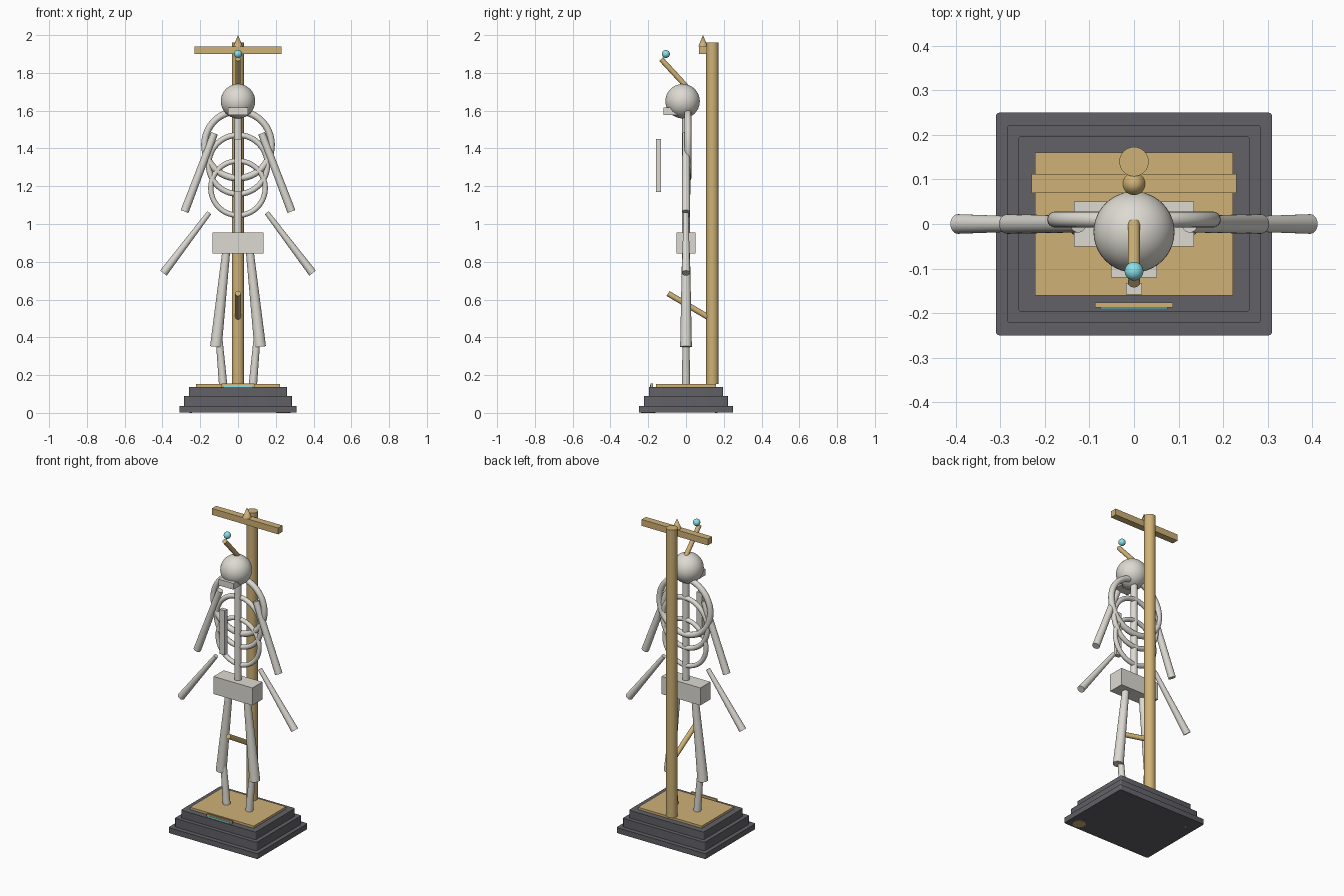
import bpy, bmesh
from math import radians
from mathutils import Matrix, Vector

if "Cube" in bpy.data.objects:
    bpy.data.objects.remove(bpy.data.objects["Cube"])


def material(name, colour):
    mat = bpy.data.materials.new(name)
    mat.use_nodes = True
    mat.diffuse_color = colour
    mat.node_tree.nodes["Principled BSDF"].inputs["Base Color"].default_value = colour
    return mat


BONE = material("bone", (0.72, 0.70, 0.64, 1))
BRASS = material("brass", (0.62, 0.44, 0.18, 1))
STONE = material("dark_stone", (0.12, 0.12, 0.135, 1))
GLOW = material("pale_cyan", (0.25, 0.75, 0.82, 1))


def finish(name, bm, mat):
    """Turn a bmesh into a smooth object that keeps its hard edges."""
    mesh = bpy.data.meshes.new(name)
    bm.to_mesh(mesh)
    bm.free()
    mesh.materials.append(mat)
    mesh.shade_smooth()
    mesh.set_sharp_from_angle(angle=radians(35))
    obj = bpy.data.objects.new(name, mesh)
    bpy.context.collection.objects.link(obj)
    return obj


def box(name, low, high, mat, corner=0):
    low, high = Vector(low), Vector(high)
    bm = bmesh.new()
    bmesh.ops.create_cube(bm, size=1, matrix=Matrix.Translation((low + high) / 2)
                          @ Matrix.Diagonal((*(high - low), 1)))
    if corner:
        upright = [e for e in bm.edges if abs(e.verts[0].co.z - e.verts[1].co.z) > 0.001]
        bmesh.ops.bevel(bm, geom=upright, offset=corner, segments=3,
                        profile=0.5, affect='EDGES')
    return finish(name, bm, mat)


def rod(name, start, end, r_start, r_end, mat, sides=32):
    start, end = Vector(start), Vector(end)
    axis = end - start
    turn = axis.to_track_quat('Z', 'Y').to_matrix().to_4x4()
    bm = bmesh.new()
    bmesh.ops.create_cone(bm, cap_ends=True, segments=sides, radius1=r_start,
                          radius2=r_end, depth=axis.length,
                          matrix=Matrix.Translation((start + end) / 2) @ turn)
    return finish(name, bm, mat)


def ball(name, centre, radius, mat):
    bm = bmesh.new()
    bmesh.ops.create_uvsphere(bm, u_segments=40, v_segments=24, radius=radius,
                              matrix=Matrix.Translation(centre))
    return finish(name, bm, mat)


def ring(name, centre, radius, thickness, mat):
    """Upright ring: a small circle spun around the y axis."""
    centre = Vector(centre)
    bm = bmesh.new()
    bmesh.ops.create_circle(bm, segments=16, radius=thickness,
                            matrix=Matrix.Translation(centre + Vector((radius, 0, 0)))
                            @ Matrix.Rotation(radians(90), 4, 'X'))
    # the small circle lies in the plane holding the spin axis
    bmesh.ops.rotate(bm, verts=bm.verts, cent=centre + Vector((radius, 0, 0)),
                     matrix=Matrix.Rotation(radians(90), 3, 'X'))
    bmesh.ops.spin(bm, geom=bm.verts[:] + bm.edges[:], cent=centre, axis=(0, 1, 0),
                   angle=radians(360), steps=56)
    bmesh.ops.remove_doubles(bm, verts=bm.verts, dist=0.0005)
    bmesh.ops.recalc_face_normals(bm, faces=bm.faces)
    return finish(name, bm, mat)


# Stepped base with a brass floor plate
tiers = [("base_bottom", 0.31, 0.25, 0.002, 0.036),
         ("base_middle", 0.285, 0.222, 0.036, 0.09),
         ("base_top", 0.26, 0.197, 0.09, 0.138)]
for name, x, y, low, high in tiers:
    box(name, (-x, -y, low), (x, y, high), STONE, corner=0.008)
box("floor_plate", (-0.222, -0.16, 0.138), (0.222, 0.16, 0.152), BRASS)
rod("underside_disc", (0.24, -0.2, 0), (0.24, -0.2, 0.01), 0.038, 0.038, BRASS)
rod("underside_pin", (-0.25, 0.16, 0), (-0.25, 0.16, 0.01), 0.007, 0.007, BRASS)

# Plaque standing on the front step
box("plaque", (-0.088, -0.187, 0.138), (0.088, -0.176, 0.156), BRASS)
box("plaque_inlay", (-0.075, -0.191, 0.138), (0.075, -0.187, 0.148), GLOW)

# Stand: post, crossbar, finial and support rod
rod("post", (0, 0.14, 0.152), (0, 0.14, 1.96), 0.033, 0.033, BRASS)
box("crossbar", (-0.23, 0.07, 1.9), (0.23, 0.112, 1.94), BRASS)
rod("finial", (0, 0.09, 1.94), (0, 0.09, 2.0), 0.025, 0, BRASS)
rod("support_rod", (0, 0.12, 0.505), (0, -0.095, 0.632), 0.015, 0.015, BRASS)

# Head with jaw, stalk and glowing tip
ball("head", (0, -0.018, 1.65), 0.091, BONE)
box("jaw", (-0.052, -0.12, 1.577), (0.052, -0.04, 1.616), BONE)
rod("head_stalk", (0, 0, 1.73), (0, -0.132, 1.873), 0.014, 0.014, BRASS)
ball("stalk_tip", (0, -0.106, 1.9), 0.021, GLOW)

# Torso
rod("spine", (0, 0, 0.94), (0, 0, 1.6), 0.021, 0.02, BONE)
box("breastbone", (-0.018, -0.158, 1.17), (0.018, -0.132, 1.45), BONE)
ring("upper_rib", (0, 0.01, 1.42), 0.177, 0.018, BONE)
ring("middle_rib", (0, 0.008, 1.315), 0.156, 0.015, BONE)
ring("lower_rib", (0, 0.006, 1.19), 0.144, 0.014, BONE)
box("pelvis", (-0.135, -0.05, 0.845), (0.135, 0.05, 0.955), BONE)

# Arms and legs on both sides
limbs = [("upper_arm", (0.125, 1.48), (0.283, 1.066), 0.019, 0.022),
         ("forearm", (0.152, 1.06), (0.395, 0.74), 0.013, 0.022),
         ("thigh", (0.063, 0.85), (0.117, 0.35), 0.021, 0.031),
         ("shin", (0.1, 0.39), (0.079, 0.152), 0.018, 0.022)]
for side, sign in (("left", 1), ("right", -1)):
    for name, (x1, z1), (x2, z2), r1, r2 in limbs:
        rod(side + "_" + name, (sign * x1, 0, z1), (sign * x2, 0, z2), r1, r2, BONE)
